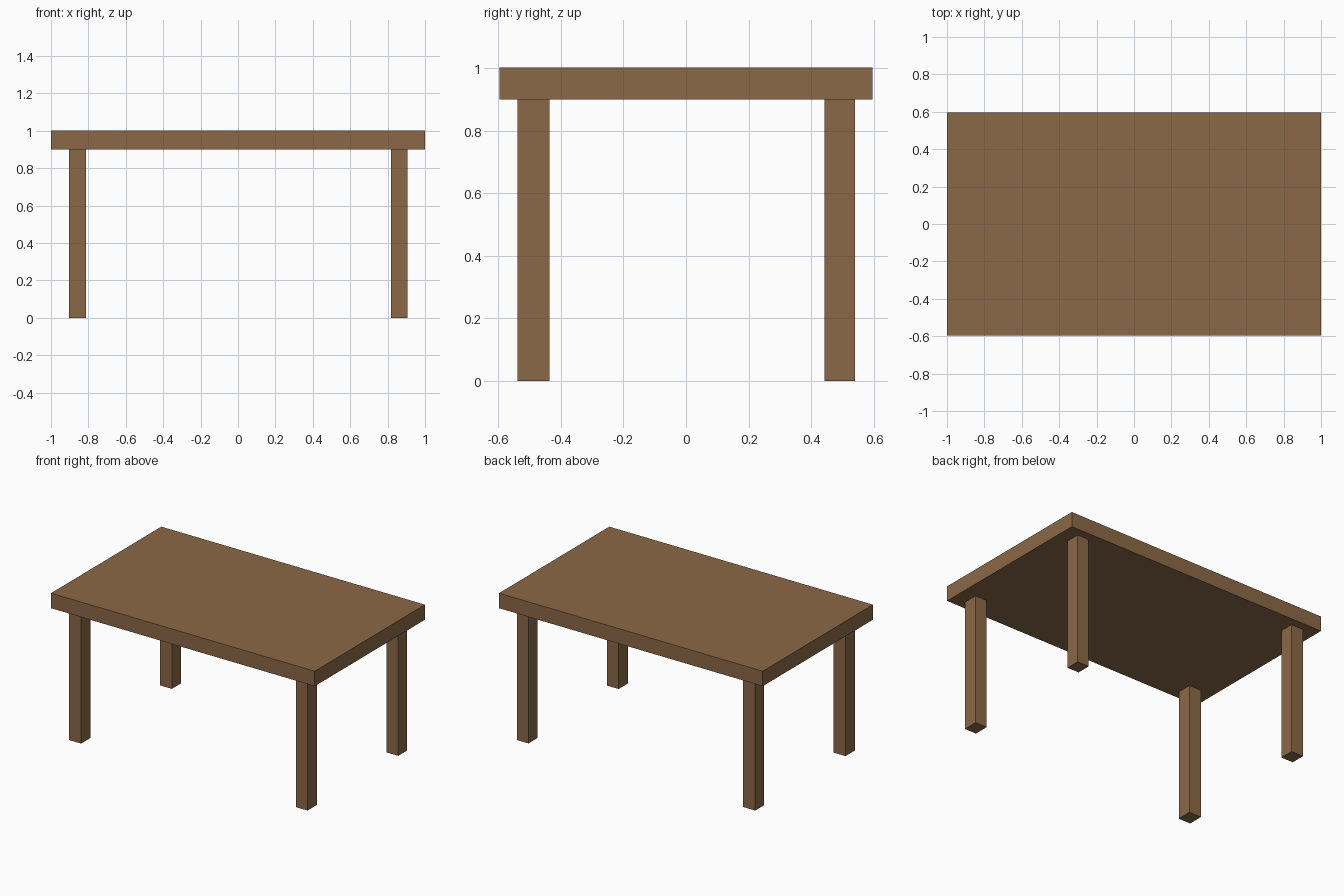
import bpy

if "Cube" in bpy.data.objects:
    bpy.data.objects.remove(bpy.data.objects["Cube"])

wood = bpy.data.materials.new("brown_wood")
wood.diffuse_color = (0.26, 0.14, 0.063, 1.0)
wood.use_nodes = True
wood.node_tree.nodes["Principled BSDF"].inputs["Base Color"].default_value = wood.diffuse_color


def box(name, x, y, z):
    """Box spanning the (min, max) range on each axis."""
    spans = (x, y, z)
    bpy.ops.mesh.primitive_cube_add(size=1, location=[(a + b) / 2 for a, b in spans])
    obj = bpy.context.object
    obj.name = name
    obj.scale = [b - a for a, b in spans]
    bpy.ops.object.transform_apply(location=False, rotation=False, scale=True)
    obj.data.materials.append(wood)
    return obj


# Thick rectangular slab
box("tabletop", (-1.0, 1.0), (-0.597, 0.597), (0.90, 1.003))

# Four straight legs, inset from the edges
for side, x in (("left", (-0.903, -0.812)), ("right", (0.817, 0.905))):
    for end, y in (("front", (-0.539, -0.437)), ("back", (0.443, 0.540))):
        box(f"{end}_{side}_leg", x, y, (0.0, 0.90))
